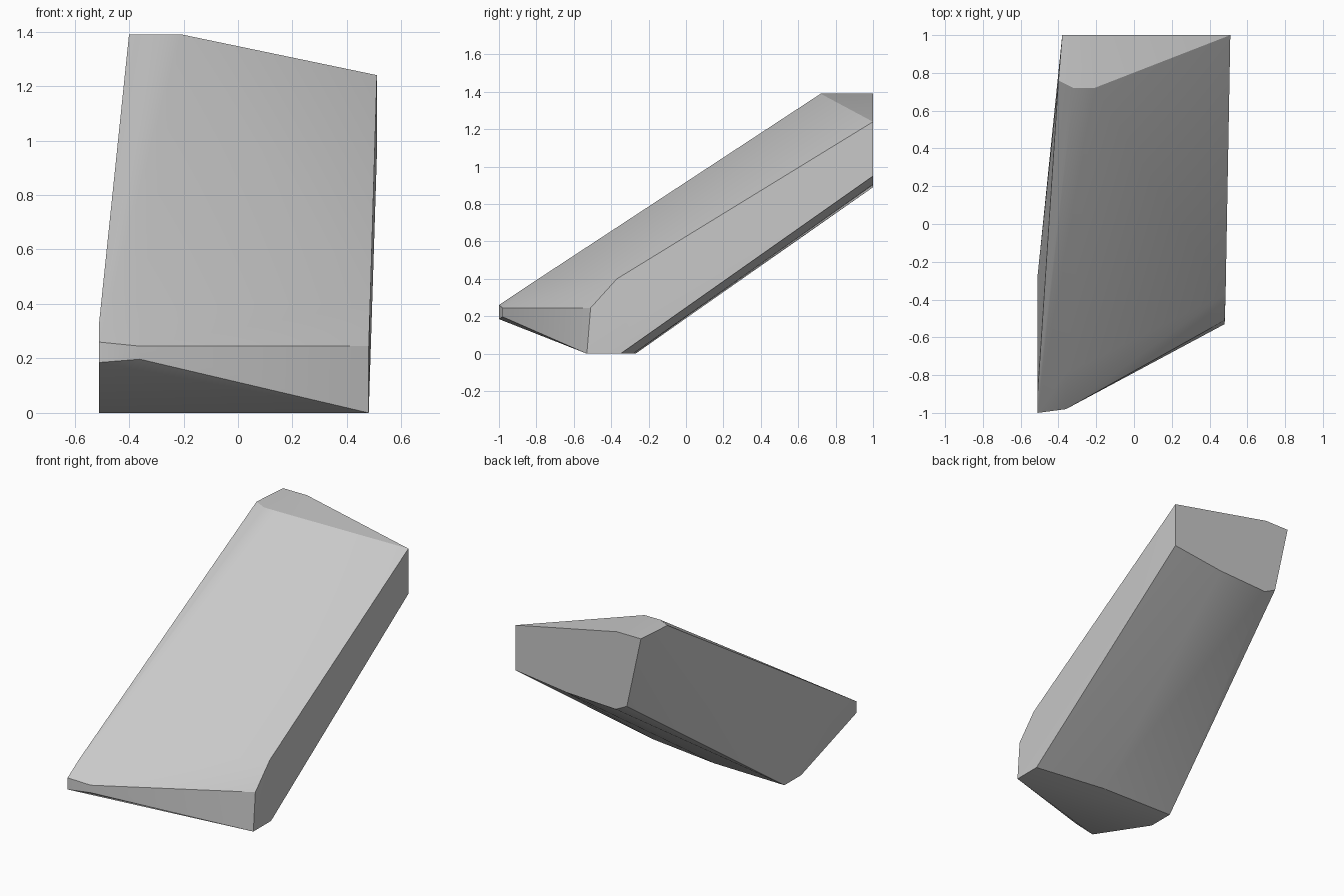
import bpy
import bmesh
import math

old = bpy.data.objects.get("Cube")
if old:
    bpy.data.objects.remove(old, do_unlink=True)

grey = bpy.data.materials.new("stone_grey")
grey.use_nodes = True
colour = (0.58, 0.58, 0.58, 1)
grey.diffuse_color = colour
grey.node_tree.nodes["Principled BSDF"].inputs["Base Color"].default_value = colour

# Corner rings of the leaning slab
foot = [(0.48, -0.53, 0), (0.48, -0.35, 0), (0, -0.283, 0),
        (-0.51, -0.27, 0), (-0.51, -0.44, 0)]
nose = [(-0.51, -1, 0.185), (-0.36, -0.98, 0.197), (-0.51, -1, 0.26),
        (-0.36, -0.98, 0.245), (0.48, -0.51, 0.245)]
shoulder = [(-0.51, -0.89, 0.33), (-0.36, -0.79, 0.4), (0.485, -0.37, 0.4)]
crown = [(-0.4, 0.76, 1.39), (-0.32, 0.72, 1.39), (-0.21, 0.72, 1.39),
         (-0.38, 1, 1.39), (-0.21, 1, 1.39), (0.51, 1, 1.24)]
back_edge = [(0.51, 1, 0.95), (0.15, 1, 0.905), (-0.2, 1, 0.89),
             (-0.28, 1, 0.93)]

# Wrap the corners in one convex body
bm = bmesh.new()
for point in foot + nose + shoulder + crown + back_edge:
    bm.verts.new(point)
hull = bmesh.ops.convex_hull(bm, input=bm.verts)
spare = {g for g in hull["geom_interior"] + hull["geom_unused"]
         if isinstance(g, bmesh.types.BMVert)}
bmesh.ops.delete(bm, geom=list(spare), context='VERTS')
bmesh.ops.dissolve_limit(bm, angle_limit=math.radians(1),
                         verts=bm.verts, edges=bm.edges)
bmesh.ops.recalc_face_normals(bm, faces=bm.faces)

mesh = bpy.data.meshes.new("leaning_slab")
bm.to_mesh(mesh)
bm.free()
mesh.materials.append(grey)
slab = bpy.data.objects.new("leaning_slab", mesh)
bpy.context.collection.objects.link(slab)

# Soft bends, crisp outer edges
bpy.ops.object.select_all(action='DESELECT')
slab.select_set(True)
bpy.context.view_layer.objects.active = slab
bpy.ops.object.shade_smooth_by_angle(angle=math.radians(30))
